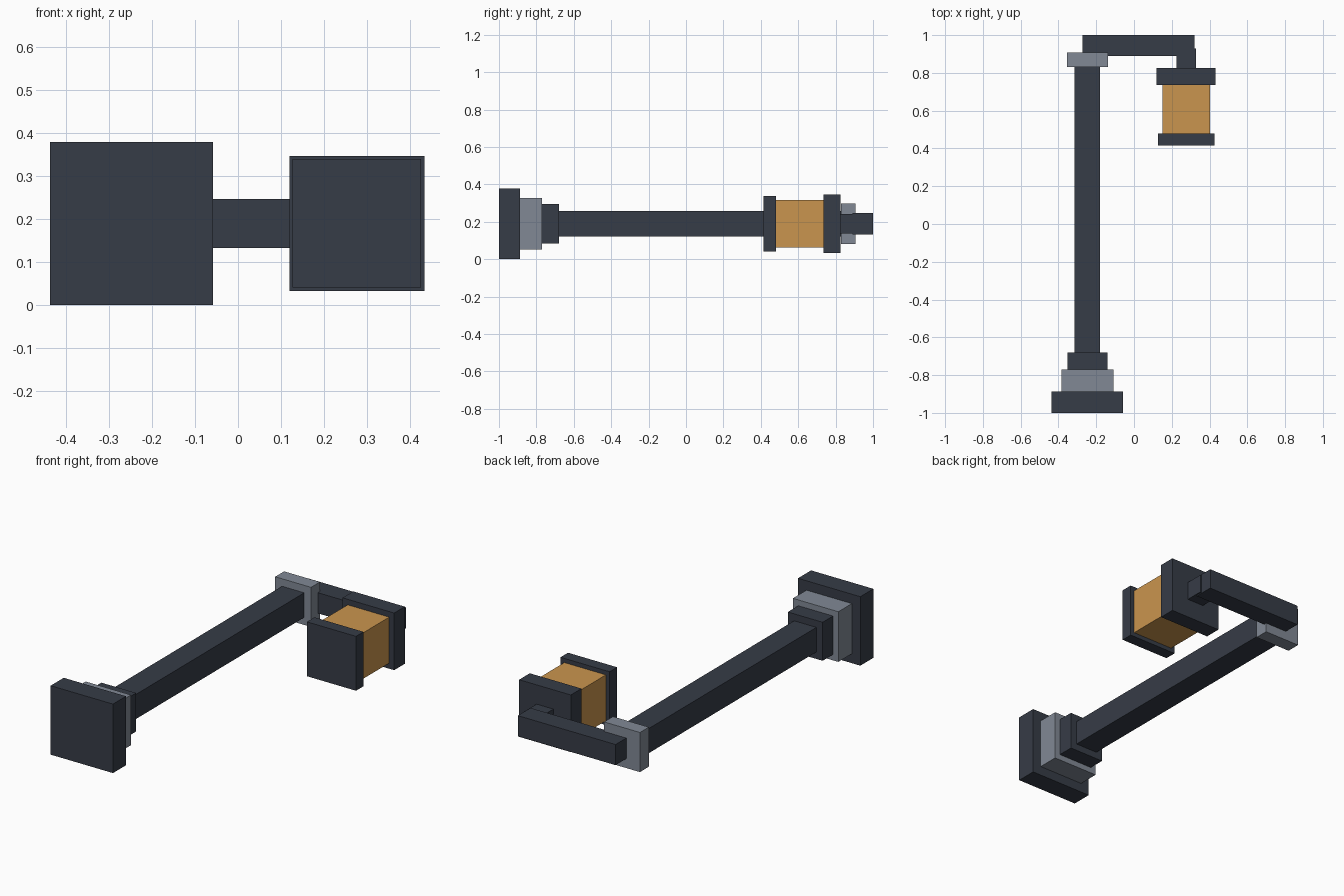
import bpy
import bmesh
from mathutils import Matrix, Vector

cube = bpy.data.objects.get("Cube")
if cube:
    bpy.data.objects.remove(cube, do_unlink=True)


def material(name, rgb):
    mat = bpy.data.materials.new(name)
    mat.use_nodes = True
    mat.diffuse_color = (*rgb, 1)
    bsdf = mat.node_tree.nodes["Principled BSDF"]
    bsdf.inputs["Base Color"].default_value = (*rgb, 1)
    bsdf.inputs["Roughness"].default_value = 0.8
    return mat


iron = material("dark iron", (0.037, 0.045, 0.063))
steel = material("grey steel", (0.22, 0.25, 0.30))
amber = material("amber glass", (0.59, 0.30, 0.077))


def box(name, mat, x, y, z):
    """Box spanning the given (low, high) range on each axis."""
    spans = (x, y, z)
    centre = Vector([(a + b) / 2 for a, b in spans])
    size = Vector([b - a for a, b in spans])
    bm = bmesh.new()
    bmesh.ops.create_cube(bm, size=1, matrix=Matrix.Diagonal((*size, 1)))
    mesh = bpy.data.meshes.new(name)
    bm.to_mesh(mesh)
    bm.free()
    mesh.materials.append(mat)
    obj = bpy.data.objects.new(name, mesh)
    obj.location = centre
    bpy.context.collection.objects.link(obj)
    return obj


def square(name, mat, x, width, y0, y1):
    """Square block centred on the lamp's long axis at the given x."""
    h = width / 2
    return box(name, mat, (x - h, x + h), (y0, y1), (AXIS_Z - h, AXIS_Z + h))


AXIS_Z = 0.19
POST_X = -0.247
LANTERN_X = 0.276

# Post, lying along y with its foot at the front
square("base_plate", iron, POST_X, 0.378, -1.0, -0.887)
square("base_step", steel, POST_X, 0.275, -0.887, -0.77)
square("base_collar", iron, POST_X, 0.211, -0.77, -0.68)
square("post", iron, POST_X, 0.135, -0.68, 0.83)
square("post_cap", steel, POST_X, 0.217, 0.83, 0.907)

# Side arm and the short hanger that carries the lantern
box("arm", iron, (-0.273, 0.32), (0.89, 1.0), (0.133, 0.246))
square("lantern_hanger", iron, LANTERN_X, 0.102, 0.825, 0.93)

# Lantern
square("lantern_roof", iron, LANTERN_X, 0.313, 0.735, 0.827)
square("lantern_glass", amber, LANTERN_X, 0.252, 0.48, 0.735)
square("lantern_floor", iron, LANTERN_X, 0.298, 0.415, 0.48)
